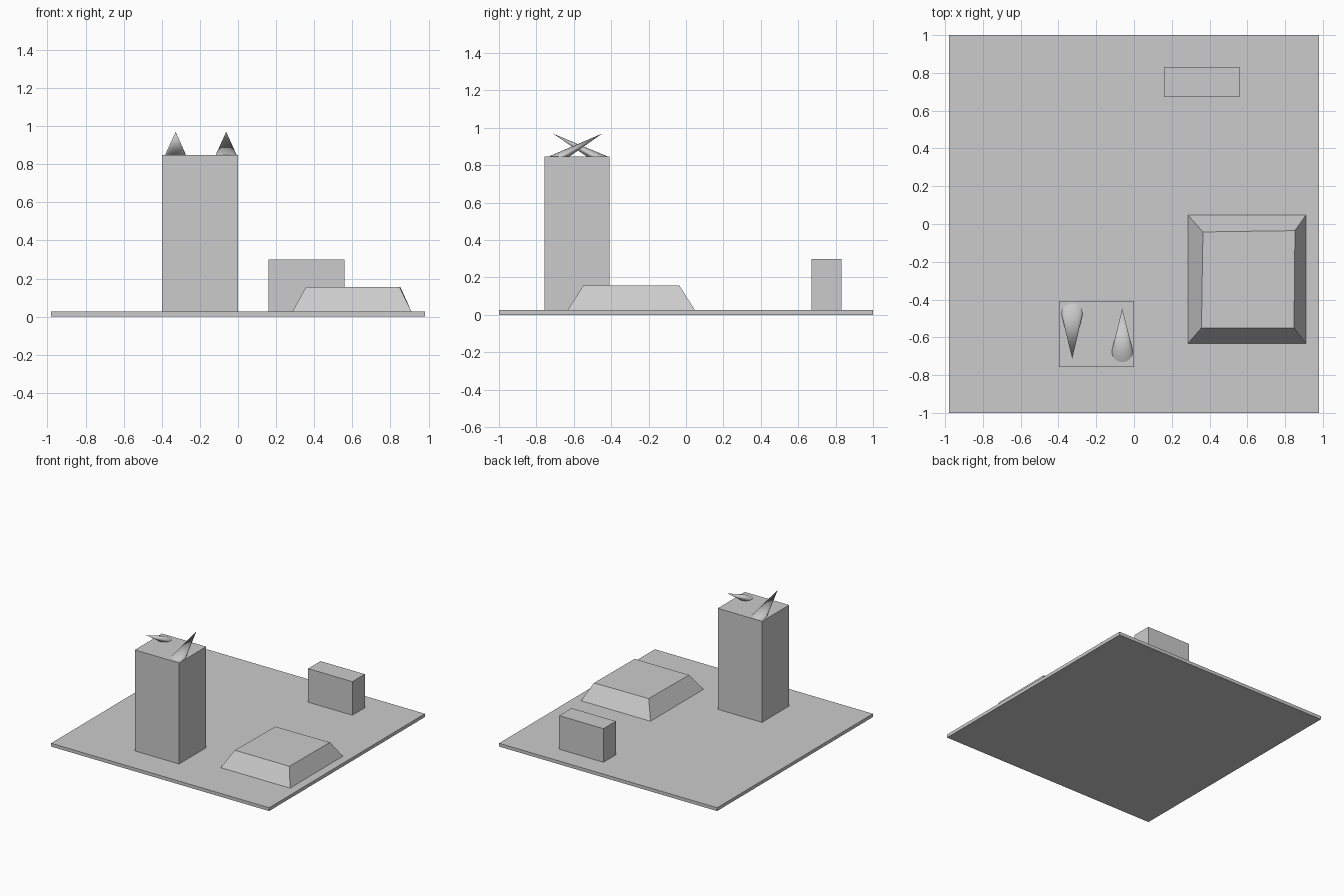
import bpy, bmesh
from math import cos, sin, tau

default = bpy.data.objects.get("Cube")
if default:
    bpy.data.objects.remove(default, do_unlink=True)

grey = bpy.data.materials.new("plain grey")
grey.use_nodes = True
grey.diffuse_color = (0.6, 0.6, 0.6, 1)
grey.node_tree.nodes["Principled BSDF"].inputs["Base Color"].default_value = (0.6, 0.6, 0.6, 1)


def finish(name, bm):
    """Turn a bmesh into a named grey object."""
    bmesh.ops.recalc_face_normals(bm, faces=bm.faces)
    mesh = bpy.data.meshes.new(name)
    bm.to_mesh(mesh)
    bm.free()
    mesh.materials.append(grey)
    obj = bpy.data.objects.new(name, mesh)
    bpy.context.collection.objects.link(obj)
    return obj


def rect(x0, x1, y0, y1):
    return [(x0, y0), (x1, y0), (x1, y1), (x0, y1)]


def loft(name, bottom, top, z0, z1):
    """Solid between two outlines with the same number of corners."""
    bm = bmesh.new()
    low = [bm.verts.new((x, y, z0)) for x, y in bottom]
    high = [bm.verts.new((x, y, z1)) for x, y in top]
    bm.faces.new(low[::-1])
    bm.faces.new(high)
    for i in range(len(low)):
        j = (i + 1) % len(low)
        bm.faces.new((low[i], low[j], high[j], high[i]))
    return finish(name, bm)


def leaning_spike(name, x, y, radius, tip, z0, sides=32):
    """Cone with a level round base and a tip pulled to one side."""
    bm = bmesh.new()
    ring = [bm.verts.new((x + radius * cos(tau * i / sides),
                          y + radius * sin(tau * i / sides), z0)) for i in range(sides)]
    apex = bm.verts.new(tip)
    bm.faces.new(ring[::-1])
    for i in range(sides):
        bm.faces.new((ring[i], ring[(i + 1) % sides], apex))
    obj = finish(name, bm)
    for face in obj.data.polygons:
        face.use_smooth = len(face.vertices) == 3
    for edge in obj.data.edges:
        edge.use_edge_sharp = apex_free(obj.data, edge, z0)
    return obj


def apex_free(mesh, edge, z0):
    """True for edges of the base rim."""
    return all(abs(mesh.vertices[v].co.z - z0) < 0.001 for v in edge.vertices)


# Ground plate and the blocks standing on it
GROUND, ROOF = 0.027, 0.848
plate = rect(-0.98, 0.98, -1, 1)
loft("ground_plate", plate, plate, 0, GROUND)
tower = rect(-0.398, 0, -0.756, -0.408)
loft("tower", tower, tower, GROUND, ROOF)
block = rect(0.16, 0.558, 0.672, 0.831)
loft("rear_block", block, block, GROUND, 0.3)

# Low mound with slanted sides and a slightly skewed top
loft("sloped_mound", rect(0.286, 0.91, -0.632, 0.047),
     [(0.357, -0.55), (0.847, -0.55), (0.852, -0.035), (0.365, -0.042)], GROUND, 0.156)

# Two roof spikes leaning opposite ways
leaning_spike("right_spike", -0.328, -0.476, 0.055, (-0.327, -0.713, 0.97), ROOF)
leaning_spike("left_spike", -0.062, -0.676, 0.055, (-0.062, -0.447, 0.97), ROOF)
